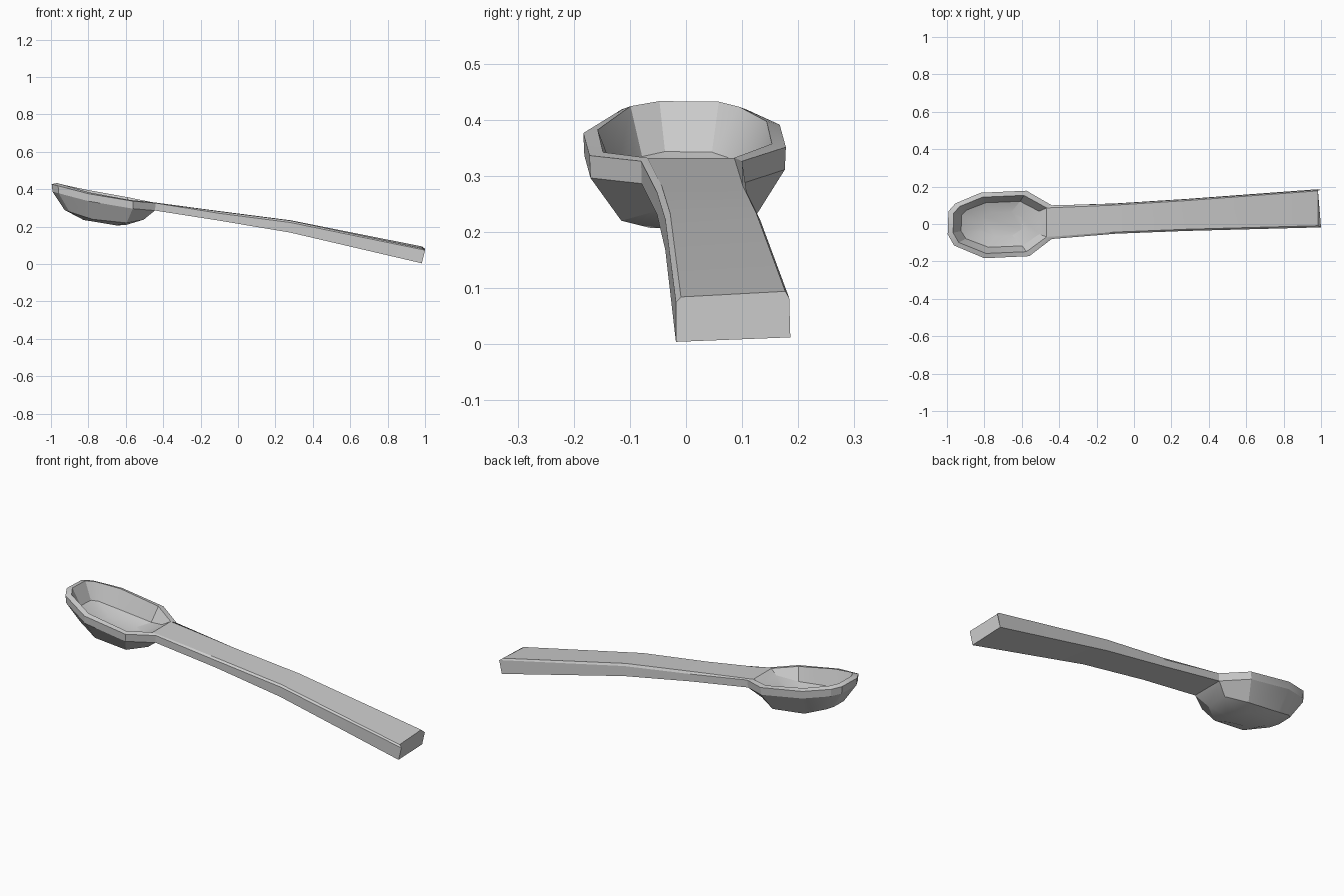
import bpy, bmesh, math

if "Cube" in bpy.data.objects:
    bpy.data.objects.remove(bpy.data.objects["Cube"])

# Rim outline of the bowl: from the neck round the tip and back to the neck
RIM = [(-.44, .10, .326), (-.575, .178, .351), (-.82, .167, .391),
       (-.955, .110, .417), (-.992, .068, .426), (-.996, -.055, .427),
       (-.962, -.115, .418), (-.80, -.183, .376), (-.56, -.172, .336),
       (-.44, -.08, .326)]
CX = -.71
N = len(RIM)


def interp(x, pts):
    if x <= pts[0][0]:
        return pts[0][1]
    for (a, za), (b, zb) in zip(pts, pts[1:]):
        if x <= b:
            return za + (zb - za) * (x - a) / (b - a)
    return pts[-1][1]


bm = bmesh.new()


def ring(sx, sy, height):
    """Scaled copy of the rim outline; height(x, z_rim) gives the level."""
    out = []
    for x, y, z in RIM:
        px = CX + (x - CX) * sx
        out.append(bm.verts.new((px, y * sy, height(px, z))))
    return out


def bridge(a, b, closed=True):
    n = len(a)
    for i in range(n if closed else n - 1):
        j = (i + 1) % n
        bm.faces.new((a[i], a[j], b[j], b[i]))


# Bowl profiles: outer underside and inner floor
under = [(-.93, .29), (-.80, .242), (-.64, .222), (-.58, .219), (-.505, .237)]
keel = [(-.82, .235), (-.64, .205), (-.59, .209)]
floor = [(-.93, .345), (-.80, .300), (-.64, .275), (-.58, .278), (-.505, .312)]

deep_out = ring(.40, .36, lambda x, z: interp(x, keel))
bottom = ring(.76, .67, lambda x, z: interp(x, under))
lip_low = ring(.985, .99, lambda x, z: z - .04)
lip_top = ring(1, 1, lambda x, z: z)
lip_in = ring(.90, .86, lambda x, z: z + .006)
basin = ring(.75, .68, lambda x, z: interp(x, floor))
deep_in = ring(.40, .36, lambda x, z: interp(x, keel) + .052)

bm.faces.new(deep_out)
bridge(deep_out, bottom)
bridge(bottom, lip_low)
bridge(lip_low, lip_top, closed=False)
bridge(lip_top, lip_in, closed=False)
bridge(lip_in, basin)
bridge(basin, deep_in)
bm.faces.new(deep_in)

# Handle: bevelled sections (x, y_min, y_max, z_bottom, z_side) from the neck
section = [lip_low[-1], lip_low[0], lip_top[0], lip_in[0], lip_in[-1], lip_top[-1]]
for x, y0, y1, zb, zs in [(-.10, -.052, .110, .232, .271),
                          (.28, -.037, .134, .168, .222),
                          (.995, -.018, .186, .004, .074)]:
    e = .012 if x > .9 else 0
    t = .008 if x > .9 else 0
    new = [bm.verts.new(c) for c in (
        (x - e, y0, zb), (x - e, y1, zb + t),
        (x + .005 * (e > 0), y1 - .002, zs + t), (x - e, y1 - .009, zs + t + .012),
        (x - e, y0 + .009, zs + .010), (x + .005 * (e > 0), y0, zs))]
    bridge(section, new)
    section = new
bm.faces.new(section)

bmesh.ops.recalc_face_normals(bm, faces=bm.faces[:])
mesh = bpy.data.meshes.new("spoon")
bm.to_mesh(mesh)
bm.free()
spoon = bpy.data.objects.new("spoon", mesh)
bpy.context.collection.objects.link(spoon)
bpy.context.view_layer.objects.active = spoon
spoon.select_set(True)
bpy.ops.object.shade_smooth_by_angle(angle=math.radians(25))
